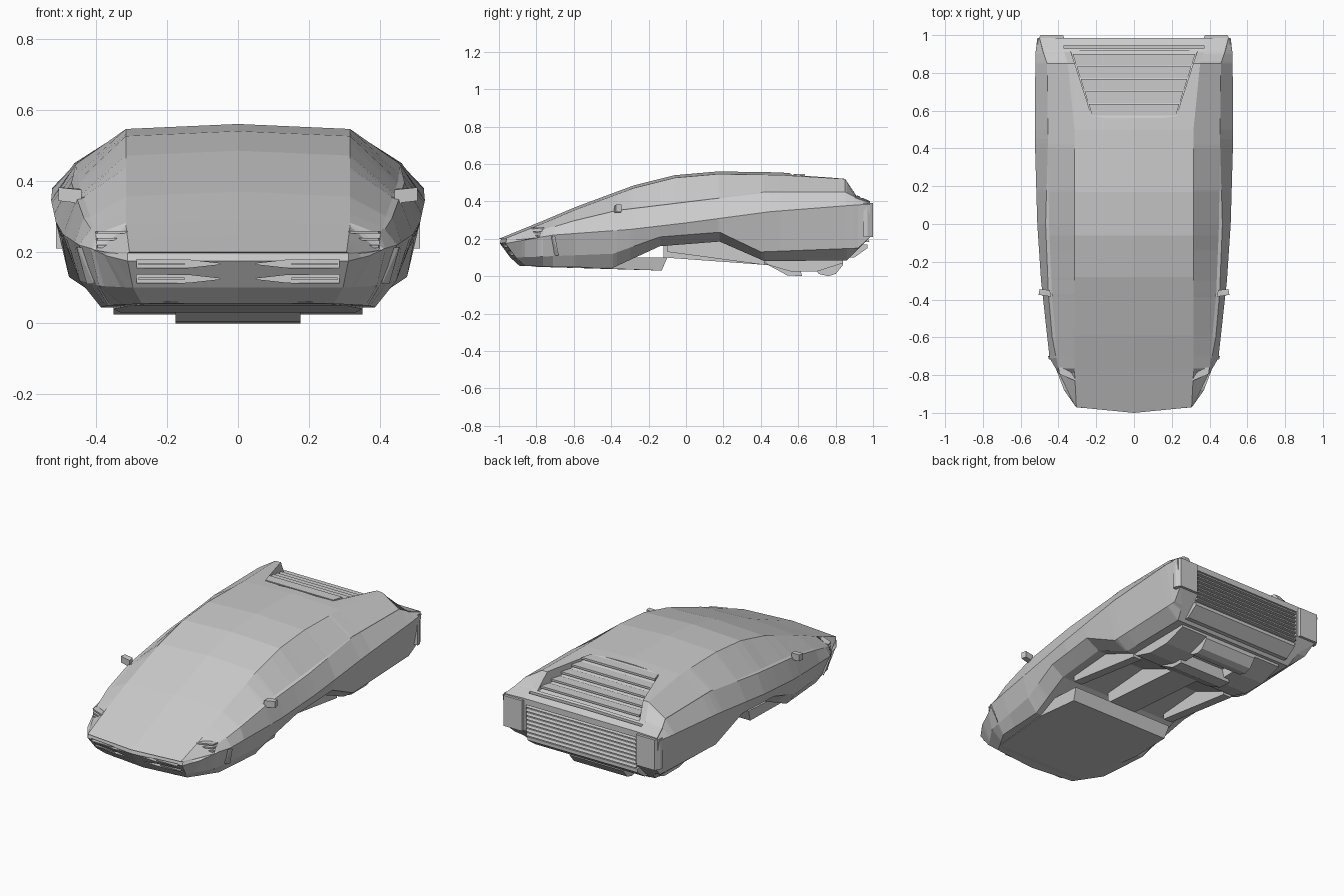
import bpy
import bmesh

cube = bpy.data.objects.get("Cube")
if cube:
    bpy.data.objects.remove(cube, do_unlink=True)

grey = bpy.data.materials.new("plain grey")
grey.use_nodes = True
grey.diffuse_color = (0.6, 0.6, 0.6, 1)
grey.node_tree.nodes["Principled BSDF"].inputs["Base Color"].default_value = grey.diffuse_color


def finish(name, bm):
    bmesh.ops.remove_doubles(bm, verts=bm.verts[:], dist=0.0005)
    bmesh.ops.dissolve_degenerate(bm, edges=bm.edges[:], dist=0.0005)
    bmesh.ops.holes_fill(bm, edges=[e for e in bm.edges if e.is_boundary])
    bmesh.ops.recalc_face_normals(bm, faces=bm.faces[:])
    mesh = bpy.data.meshes.new(name)
    bm.to_mesh(mesh)
    bm.free()
    mesh.materials.append(grey)
    obj = bpy.data.objects.new(name, mesh)
    bpy.context.collection.objects.link(obj)
    return obj


def hull(name, points):
    """Convex solid around a few corner points."""
    bm = bmesh.new()
    for p in points:
        bm.verts.new(p)
    bmesh.ops.convex_hull(bm, input=bm.verts[:])
    bmesh.ops.dissolve_limit(bm, angle_limit=0.01, verts=bm.verts[:], edges=bm.edges[:])
    return finish(name, bm)


def box(name, xs, ys, zs):
    return hull(name, [(x, y, z) for x in xs for y in ys for z in zs])


def across(name, half, profile):
    """Side profile of (y, z) points spread across the width."""
    return hull(name, [(s * half, y, z) for s in (1, -1) for y, z in profile])


def cut(target, cutter):
    cutter.hide_render = True
    mod = target.modifiers.new("cut", "BOOLEAN")
    mod.operation, mod.solver, mod.object = "DIFFERENCE", "EXACT", cutter
    bpy.context.view_layer.objects.active = target
    bpy.ops.object.modifier_apply(modifier=mod.name)
    bpy.data.objects.remove(cutter, do_unlink=True)


def sample(rail, y):
    """Point on a rail of (y, x, z) corners, held at its ends."""
    y = min(max(y, rail[0][0]), rail[-1][0])
    for a, b in zip(rail, rail[1:]):
        if y <= b[0]:
            t = (y - a[0]) / (b[0] - a[0])
            return (a[1] + t * (b[1] - a[1]), y, a[2] + t * (b[2] - a[2]))


# Body: rails running nose to tail, from the roof centre round to the floor
crown = [(-1, 0, .2), (-.78, 0, .29), (-.59, 0, .37), (-.28, 0, .485), (-.06, 0, .54), (.17, 0, .56),
         (.5, 0, .555), (.85, 0, .525), (.91, 0, .435), (.985, 0, .4)]
edge = [(-.97, .305, .2)] + [(y, .315, z - .014) for y, x, z in crown[1:7]]
edge += [(.85, .35, .52), (.91, .37, .43), (.985, .37, .4)]
belt = [(-.96, .31, .198), (-.79, .395, .205), (-.765, .4, .25), (-.6, .415, .3), (-.37, .435, .355),
        (0, .45, .4), (.42, .455, .45), (.85, .46, .45), (.91, .48, .42), (.985, .5, .395)]
ledge = [(y, x + (.018 if -.7 < y < .3 else .001), z - .004) for y, x, z in belt]
shoulder = [(-.965, .31, .175), (-.88, .37, .19), (-.77, .412, .21), (-.71, .447, .22), (-.3, .492, .25),
            (0, .512, .285), (.45, .525, .345), (.9, .522, .38), (.985, .512, .385)]
skirt = [(-.91, .295, .1), (-.77, .39, .105), (-.39, .445, .12), (-.14, .48, .21), (.18, .495, .235),
         (.4, .475, .13), (.92, .475, .15), (.985, .49, .21)]
sill = [(-.86, .27, .055), (-.7, .365, .05), (-.39, .385, .045), (-.14, .4, .16), (.18, .41, .185),
        (.42, .4, .08), (.86, .4, .085), (.92, .42, .145)]
floor = [(y, 0, z) for y, x, z in sill]
rails = [crown, edge, belt, ledge, shoulder, skirt, sill, floor]
stations = sorted({p[0] for rail in rails for p in rail})

bm = bmesh.new()
for side in (1, -1):
    def face(points):
        bm.faces.new([bm.verts.new((side * x, y, z)) for x, y, z in points])
    for a, b in zip(rails, rails[1:]):
        for y0, y1 in zip(stations, stations[1:]):
            corners = [sample(a, y0), sample(b, y0), sample(b, y1), sample(a, y1)]
            ring = [p for i, p in enumerate(corners) if p != corners[i - 1]]
            if len(ring) > 2:
                face(ring)
    # Pointed nose and flat tail
    for y, bulge in ((-1, .03), (1, 0)):
        ends = [sample(rail, y) for rail in rails[1:-1]]
        for a, b in zip(ends, ends[1:]):
            face([a, b, (0, b[1] - bulge, b[2]), (0, a[1] - bulge, a[2])])
body = finish("body", bm)

# Sunken rear deck, tail panel and nose slots
cut(body, hull("deck_cutter", [(s * w, y, z) for s in (1, -1) for w, y, z in
    ((.22, .56, .545), (.22, .56, .65), (.335, .915, .42), (.335, .915, .65))]))
cut(body, box("tail_cutter", (-.36, .36), (.965, 1.1), (.17, .365)))
cut(body, box("tail_slot_cutter", (-.37, .37), (.93, .945), (.405, .5)))
for s in (1, -1):
    for y, z in ((-.985, .167), (-.95, .125)):
        cut(body, hull("nose_cutter", [(s * x, y + d, z + h) for x, r in ((.05, .001), (.14, .011), (.285, .012))
                                       for d in (-.06, .035) for h in (-r, r)]))
        box("nose_bar", (s * .15, s * .28), (y + .01, y + .04), (z - .003, z + .003))

# Rear deck louvres
for i in range(5):
    y, z, w = .575 + .066 * i, .545 - .023 * i, .222 + .021 * i
    hull("deck_louvre", [(s * (w + e), y + d, z + h) for s in (1, -1)
                         for e, d in ((0, 0), (.018, .06)) for h in (-.012, 0)])

# Tail panel slats and lower bumper
for i in range(8):
    z = .182 + .024 * i
    across("tail_slat", .36, [(.96, z), (.982, z), (.975, z + .014), (.96, z + .014)])
across("tail_bumper", .36, [(.86, .1), (.9, .1), (.97, .15), (.97, .17), (.86, .17)])

for s in (1, -1):
    # Tail corner blocks
    hull("tail_corner", [(s * x, y, z) for x, y in ((.36, .95), (.375, 1), (.495, 1), (.512, .97), (.512, .95))
                         for z in (.21, .39)])
    # Headlamp slats
    for i in range(3):
        z = .212 + .02 * i
        hull("headlamp_slat", [(s * x, y, z + h) for x, y in ((.31, -.83), (.395, -.795), (.4, -.76), (.31, -.76))
                               for h in (0, .008)])
    # Side marker behind the front corner
    hull("side_marker", [(s * x, y, z) for x, y, z in
         ((.405, -.735, .205), (.452, -.715, .215), (.405, -.7, .11), (.425, -.68, .11), (.455, -.7, .215))])
    # Wing mirrors
    hull("mirror_arm", [(s * x, y, z) for x in (.42, .46) for y in (-.38, -.355) for z in (.335, .355)])
    hull("mirror", [(s * x, y, z + h) for x, y, z in
         ((.44, -.385, .355), (.505, -.375, .362), (.445, -.35, .358), (.5, -.345, .362)) for h in (-.018, .02)])
    # Inner sill rails and rear floor frame
    hull("floor_rail", [(s * x, y, z) for x in (.3, .355) for y, z in
         ((-.1, .13), (.18, .17), (.42, .06), (-.1, .19), (.18, .2), (.42, .1))])
    hull("rear_floor_side", [(s * x, y, z) for x in (.14, .35) for y, z in
         ((.4, .1), (.44, .06), (.56, .025), (.7, .025), (.84, .07), (.84, .1))])

# Front undertray, with a raised rear lip
hull("undertray", [(s * x, y, z) for s in (1, -1) for x, y, z in
     ((.2, -.88, .06), (.3, -.8, .05), (.35, -.4, .04), (.33, -.13, .03), (.34, -.1, .1),
      (.3, -.8, .08), (.36, -.4, .1))])
# Centre tunnel and rear skid with its open middle
across("centre_tunnel", .09, [(-.12, .1), (.5, .055), (.5, .14), (.18, .19), (-.12, .19)])
across("skid_front", .175, [(.42, .07), (.54, .005), (.62, 0), (.6, .09), (.42, .09)])
across("skid_rear", .175, [(.69, .04), (.71, .012), (.76, 0), (.8, .012), (.84, .06), (.84, .1), (.69, .1)])
